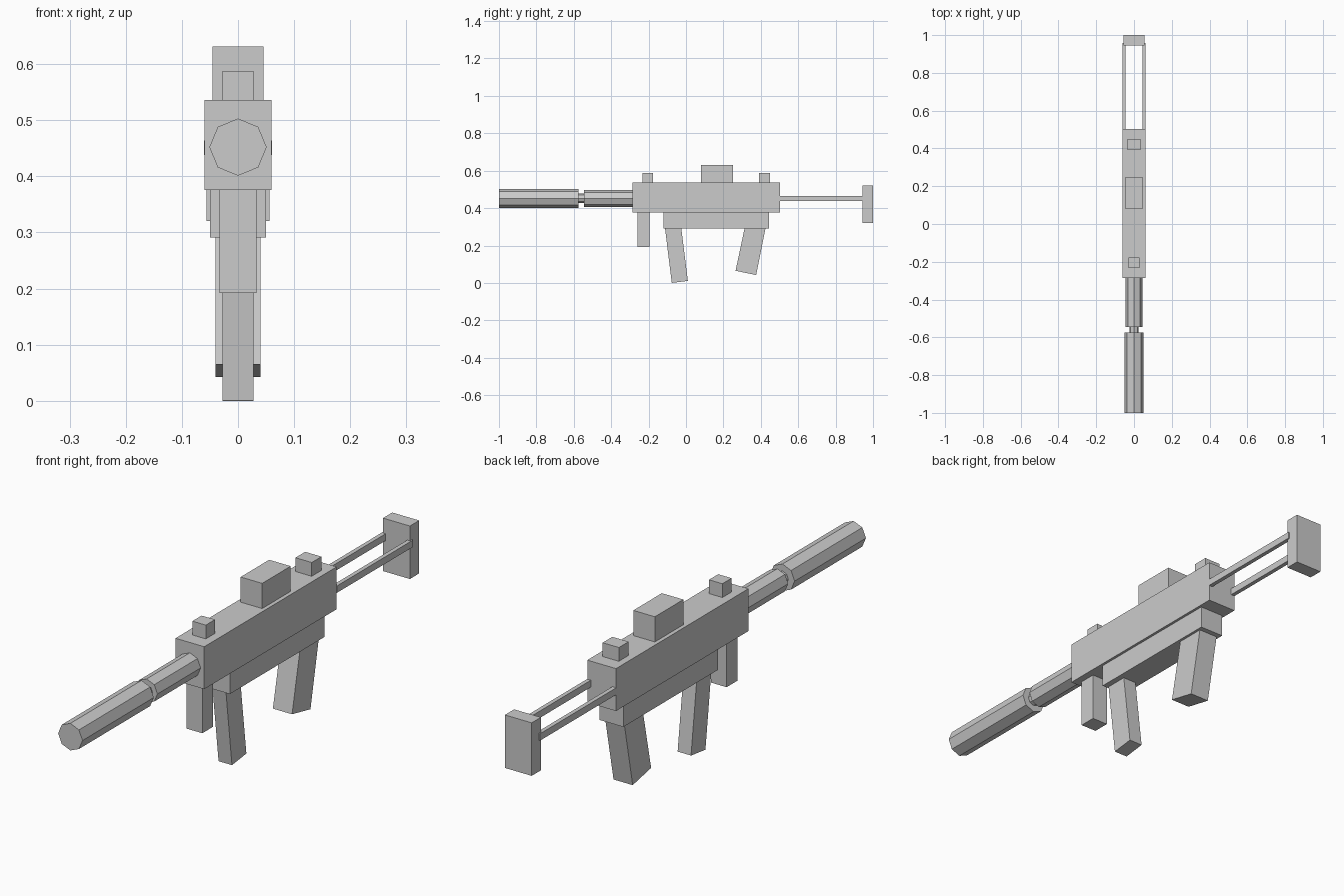
import bpy, bmesh
from math import pi
from mathutils import Matrix

cube = bpy.data.objects.get("Cube")
if cube:
    bpy.data.objects.remove(cube, do_unlink=True)

GREY = (0.6, 0.6, 0.6, 1)
grey = bpy.data.materials.new("plain_grey")
grey.use_nodes = True
grey.diffuse_color = GREY
grey.node_tree.nodes["Principled BSDF"].inputs["Base Color"].default_value = GREY


def finish(name, bm):
    bmesh.ops.recalc_face_normals(bm, faces=bm.faces)
    mesh = bpy.data.meshes.new(name)
    bm.to_mesh(mesh)
    bm.free()
    mesh.materials.append(grey)
    obj = bpy.data.objects.new(name, mesh)
    bpy.context.collection.objects.link(obj)
    return obj


def slab(name, half_width, outline, x=0):
    """Extrude a side outline of (y, z) points across x."""
    bm = bmesh.new()
    face = bm.faces.new([bm.verts.new((x - half_width, y, z)) for y, z in outline])
    ext = bmesh.ops.extrude_face_region(bm, geom=[face])
    verts = [v for v in ext["geom"] if isinstance(v, bmesh.types.BMVert)]
    bmesh.ops.translate(bm, verts=verts, vec=(2 * half_width, 0, 0))
    return finish(name, bm)


def box(name, half_width, y0, y1, z0, z1, x=0):
    return slab(name, half_width, [(y0, z0), (y1, z0), (y1, z1), (y0, z1)], x)


def tube(name, radius, y0, y1, z=0.452):
    """Eight-sided bar along y with a corner pointing up."""
    bm = bmesh.new()
    place = Matrix.Translation((0, (y0 + y1) / 2, z)) @ Matrix.Rotation(pi / 2, 4, "X")
    bmesh.ops.create_cone(bm, cap_ends=True, segments=8, radius1=radius,
                          radius2=radius, depth=y1 - y0, matrix=place)
    return finish(name, bm)


# Body
box("receiver", 0.06, -0.287, 0.503, 0.376, 0.536)
box("lower_receiver", 0.05, -0.12, 0.445, 0.291, 0.376)

# Top blocks
box("optic", 0.045, 0.08, 0.25, 0.536, 0.631)
box("front_sight", 0.028, -0.232, -0.177, 0.536, 0.588)
box("rear_sight", 0.034, 0.391, 0.449, 0.536, 0.588)

# Barrel group
tube("barrel", 0.045, -0.545, -0.287)
tube("barrel_neck", 0.025, -0.575, -0.545)
tube("muzzle_tube", 0.051, -1, -0.575)

# Handles and magazine
box("foregrip", 0.033, -0.26, -0.195, 0.192, 0.376)
slab("magazine", 0.028, [(-0.076, 0), (0.01, 0.011), (-0.025, 0.291), (-0.112, 0.291)])
slab("rear_grip", 0.04, [(0.265, 0.065), (0.375, 0.042), (0.425, 0.291), (0.313, 0.291)])

# Stock
for side, sign in (("left", 1), ("right", -1)):
    box(side + "_stock_rod", 0.008, 0.503, 0.957, 0.438, 0.464, sign * 0.053)
box("stock_plate", 0.056, 0.945, 1, 0.32, 0.52)
